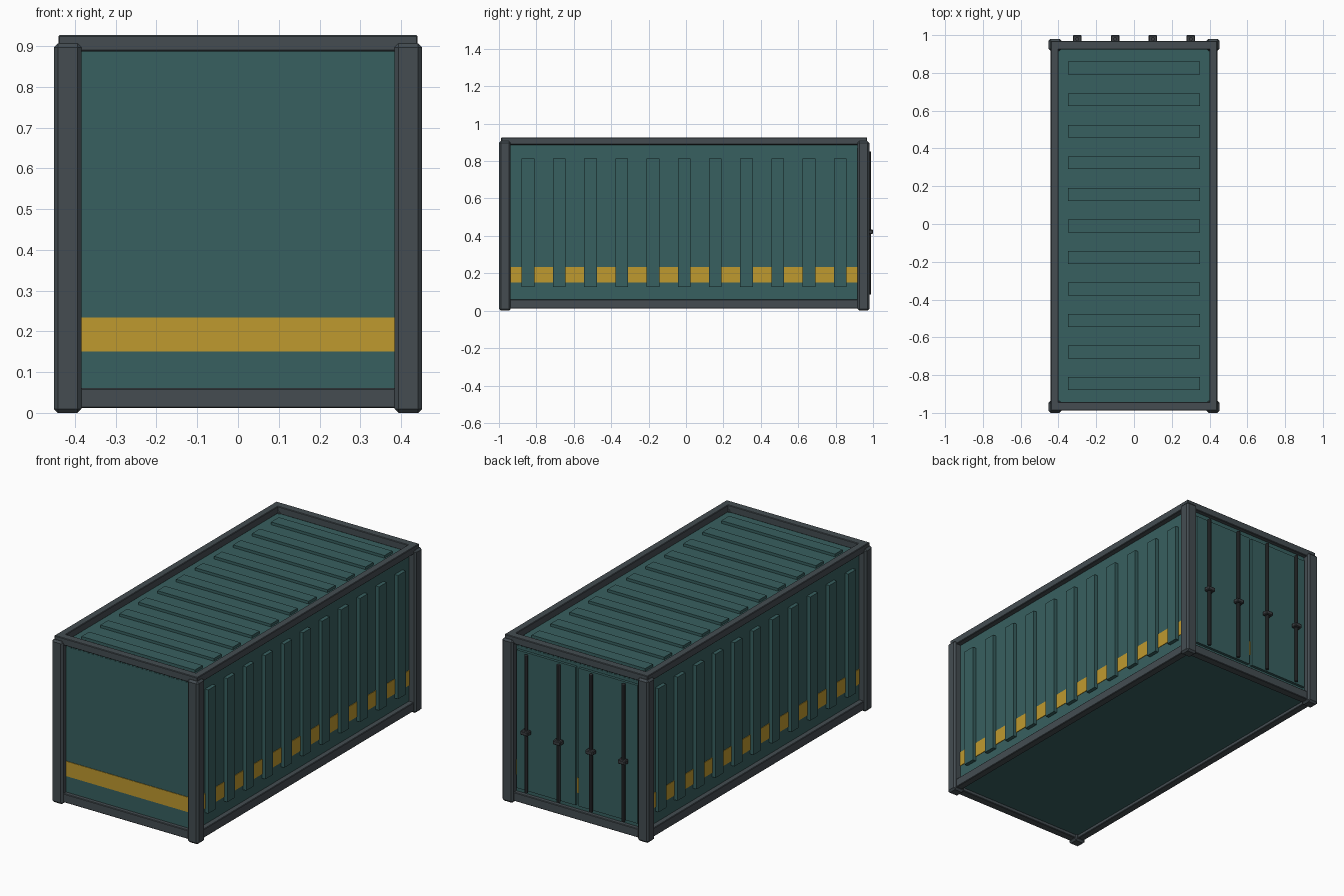
import bpy

cube = bpy.data.objects.get("Cube")
if cube:
    bpy.data.objects.remove(cube, do_unlink=True)


def material(name, color):
    m = bpy.data.materials.new(name)
    m.use_nodes = True
    m.diffuse_color = (*color, 1)
    m.node_tree.nodes["Principled BSDF"].inputs["Base Color"].default_value = (*color, 1)
    return m


TEAL = material("teal paint", (0.039, 0.116, 0.115))
FRAME = material("grey steel", (0.058, 0.073, 0.083))
YELLOW = material("yellow stripe", (0.52, 0.32, 0.028))
DARK = material("dark metal", (0.042, 0.047, 0.052))
MID = -0.01  # middle of the container along y, before the door handles


def finish(obj, name, mat, bevel):
    obj.name = name
    obj.data.materials.append(mat)
    if bevel:
        mod = obj.modifiers.new("chamfer", "BEVEL")
        mod.width = bevel
        mod.segments = 1
    return obj


def box(name, mat, x, y, z, bevel=0):
    """Box from (low, high) ranges; y is measured from the container middle."""
    spans = (x, (y[0] + MID, y[1] + MID), z)
    bpy.ops.mesh.primitive_cube_add(size=1, location=[(a + b) / 2 for a, b in spans])
    obj = bpy.context.object
    obj.scale = [b - a for a, b in spans]
    bpy.ops.object.transform_apply(location=False, rotation=False, scale=True)
    return finish(obj, name, mat, bevel)


def around(s, a, b):
    """Range a..b on side s, mirrored when s is -1."""
    return (a, b) if s > 0 else (-b, -a)


# Body, roof slab and the stripe that wraps around it
box("body", TEAL, (-0.412, 0.412), (-0.955, 0.955), (0.03, 0.871))
box("roof", TEAL, (-0.411, 0.411), (-0.954, 0.954), (0.871, 0.889))
box("stripe", YELLOW, (-0.415, 0.415), (-0.958, 0.958), (0.151, 0.234))

# Corner posts
for sx, side in ((1, "left"), (-1, "right")):
    for sy, end in ((-1, "front"), (1, "back")):
        box(f"{end}_{side}_post", FRAME, around(sx, 0.384, 0.452),
            around(sy, 0.927, 0.99), (0, 0.907), 0.01)

# Top and bottom rails
for level, z in (("bottom", (0.012, 0.061)), ("top", (0.887, 0.927))):
    for s, side, end in ((1, "left", "back"), (-1, "right", "front")):
        box(f"{level}_{side}_rail", FRAME, around(s, 0.4, 0.441), (-0.978, 0.978), z, 0.003)
        box(f"{level}_{end}_rail", FRAME, (-0.44, 0.44), around(s, 0.933, 0.978), z, 0.003)

# Pressed ribs on the sides and roof
for i in range(11):
    y = (i - 5) * 0.167
    span = (y - 0.034, y + 0.034)
    for s, side in ((1, "left"), (-1, "right")):
        box(f"{side}_rib", TEAL, around(s, 0.405, 0.433), span, (0.126, 0.815))
    box("roof_rib", TEAL, (-0.35, 0.35), span, (0.88, 0.904))

# Rear doors with locking bars and handles
for s, side in ((1, "left"), (-1, "right")):
    box(f"{side}_door", TEAL, around(s, 0.009, 0.372), (0.95, 0.97), (0.085, 0.855))
    for x in (0.1, 0.3):
        bpy.ops.mesh.primitive_cylinder_add(vertices=10, radius=0.01, depth=0.765,
                                            location=(s * x, 0.979, 0.468))
        finish(bpy.context.object, f"{side}_lock_bar", DARK, 0)
        bpy.ops.object.shade_smooth_by_angle()
        box(f"{side}_handle", DARK, (s * x - 0.023, s * x + 0.023),
            (0.976, 1.01), (0.409, 0.433), 0.004)
